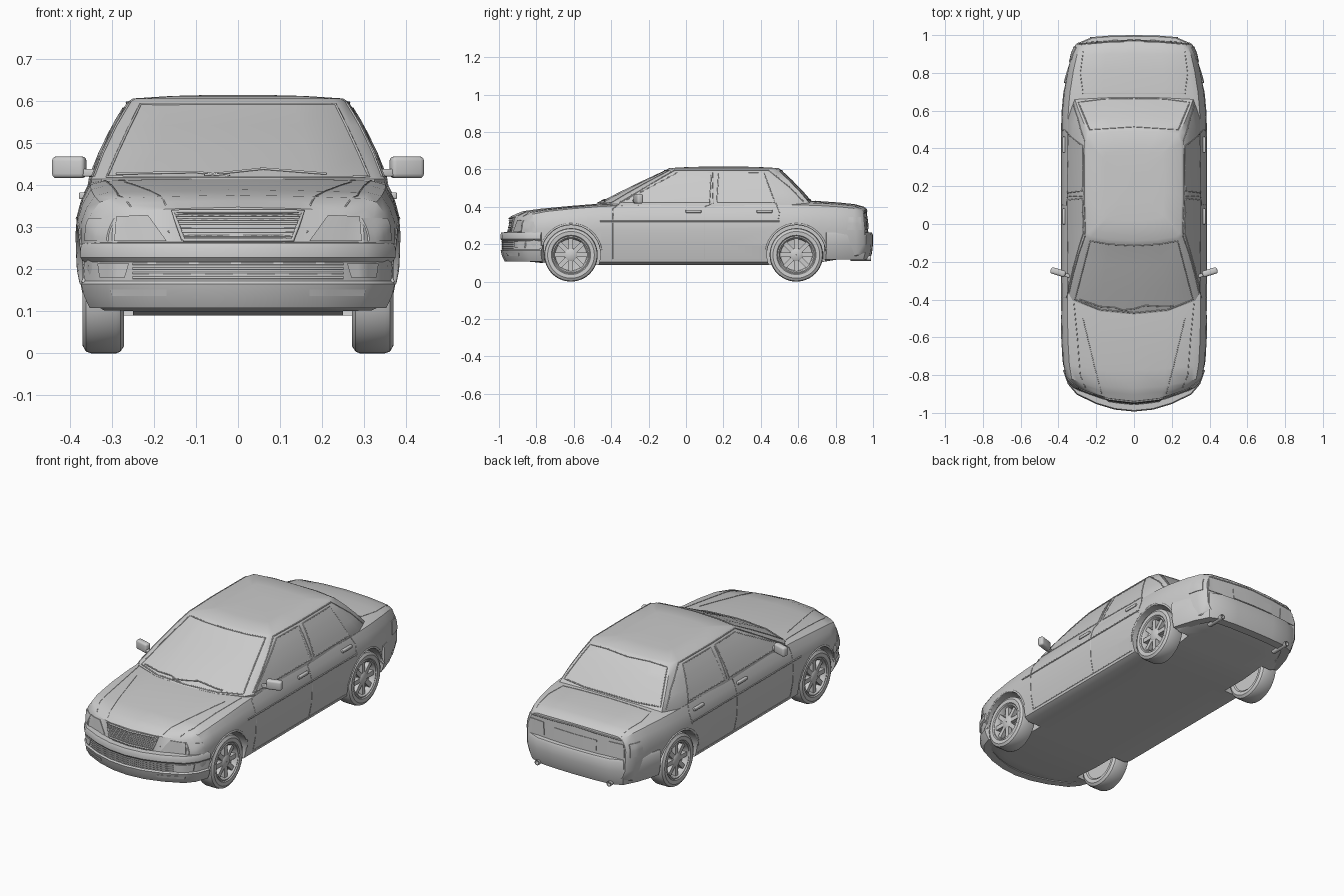
import bpy, bmesh, math
from mathutils import Vector, Matrix
from mathutils.bvhtree import BVHTree

if "Cube" in bpy.data.objects:
    bpy.data.objects.remove(bpy.data.objects["Cube"])


def finish(name, bm, angle=32):
    bmesh.ops.recalc_face_normals(bm, faces=bm.faces)
    me = bpy.data.meshes.new(name)
    bm.to_mesh(me)
    bm.free()
    ob = bpy.data.objects.new(name, me)
    bpy.context.collection.objects.link(ob)
    activate(ob)
    bpy.ops.object.shade_smooth_by_angle(angle=math.radians(angle))
    return ob


def activate(ob):
    bpy.ops.object.select_all(action='DESELECT')
    ob.select_set(True)
    bpy.context.view_layer.objects.active = ob


def loft(name, rings, cap=None, wrap=False):
    """Skin closed rings; cap = 'column' / 'row' (mirrored rings), 'ngon' or None."""
    bm = bmesh.new()
    vs = [[bm.verts.new(p) for p in r] for r in rings]
    n = len(rings[0])
    pairs = list(zip(vs, vs[1:])) + ([(vs[-1], vs[0])] if wrap else [])
    for a, b in pairs:
        for i in range(n):
            j = (i + 1) % n
            bm.faces.new((a[i], a[j], b[j], b[i]))
    m = n // 2
    for r in (vs[0], vs[-1]):
        if cap == 'ngon':
            bm.faces.new(r)
        elif cap == 'column':
            for i in range(m // 2):
                q = (i, i + 1, m - i - 1, m - i)
                bm.faces.new([r[k] for k in q])
                bm.faces.new([r[(n - k) % n] for k in q])
        elif cap == 'row' and r is vs[-1]:
            for i in range(m):
                q = dict.fromkeys((i, i + 1, n - i - 1, (n - i) % n))
                bm.faces.new([r[k] for k in q])
    return finish(name, bm)


def mirrored(half):
    return half + [(-p[0],) + tuple(p[1:]) for p in half[-2:0:-1]]


# Lower body: cross-sections (y, half width, bottom, shoulder, top, plan bend)
stations = [(-.965, .300, .13, .330, .345, .9), (-.935, .335, .115, .343, .361, .7),
            (-.87, .360, .11, .36, .374, .45), (-.775, .374, .10, .375, .387, .25),
            (-.615, .383, .09, .39, .402, .1), (-.45, .384, .09, .402, .415, 0),
            (-.2, .384, .09, .41, .42, 0), (.2, .384, .09, .41, .42, 0),
            (.45, .384, .09, .41, .425, 0), (.6, .380, .09, .41, .43, 0),
            (.7, .370, .10, .407, .428, 0), (.82, .350, .12, .40, .42, -.05),
            (.92, .330, .125, .392, .411, -.1), (.968, .312, .14, .378, .398, -.2),
            (.982, .300, .15, .368, .386, -.25)]
rings = []
for y, w, zb, zs, zt, k in stations:
    up = zs - .28
    sec = [(0, zb), (.45, zb), (.86, zb), (.94, zb + .015), (.99, .2), (1, .28),
           (.997, .28 + .35 * up), (.965, .28 + .7 * up), (.915, zs),
           (.83, zs * .35 + zt * .65), (.45, zt), (0, zt + .003)]
    rake = .3 if y < -.9 else (-.12 if y > .9 else 0)
    half = [(f * w, y + k * (f * w) ** 2 + rake * max(0, z - .26), z) for f, z in sec]
    rings.append(mirrored(half))
body = loft('body', rings, 'column')

# Wheel arches cut out of the body
WHEELS = (-.615, .59)
for wy in WHEELS:
    for s in (-1, 1):
        bm = bmesh.new()
        bmesh.ops.create_cone(bm, cap_ends=True, segments=48, radius1=.157, radius2=.157, depth=.26,
                              matrix=Matrix.Translation((s * .38, wy, .145)) @ Matrix.Rotation(math.pi / 2, 4, 'Y'))
        cutter = finish('arch_cutter', bm)
        cutter.hide_render = True
        mod = body.modifiers.new('arch', 'BOOLEAN')
        mod.operation, mod.solver, mod.object = 'DIFFERENCE', 'EXACT', cutter
        activate(body)
        bpy.ops.object.modifier_apply(modifier=mod.name)
        bpy.data.objects.remove(cutter)
activate(body)
bpy.ops.object.shade_smooth_by_angle(angle=math.radians(32))

# Cabin: belt outline lofted to the roof outline, then a gentle crown
belt = [(0, -.48), (.18, -.462), (.325, -.405), (.35, -.36), (.355, .15), (.348, .56), (.315, .665), (.16, .68), (0, .685)]
eave = [(0, -.105), (.13, -.098), (.235, -.08), (.257, -.06), (.264, .15), (.262, .44), (.245, .49), (.13, .505), (0, .508)]
rings = [mirrored([(x, y, .37) for x, y in belt])]
for t, bulge in ((0, 0), (.35, .006), (.7, .006), (1, 0)):
    rings.append(mirrored([(a[0] + (b[0] - a[0]) * t + bulge * min(1, a[0] * 4),
                            a[1] + (b[1] - a[1]) * t + (bulge if a[1] > .6 else -bulge * (a[1] < -.4)),
                            .415 + .183 * t) for a, b in zip(belt, eave)]))
for f, z in ((.95, .607), (.6, .613), (.3, .615)):
    rings.append(mirrored([(x * f, .2 + (y - .2) * f, z) for x, y in eave]))
cabin = loft('cabin', rings, 'row')


# Bumpers: a profile (outward offset, z) swept round the plan outline
def bumper(name, half, profile, flip):
    path = [(-x, y) for x, y in half[:0:-1]] + half
    if flip:
        path.reverse()
    rings = []
    for i, p in enumerate(path):
        a, b = Vector(path[max(i - 1, 0)]), Vector(path[min(i + 1, len(path) - 1)])
        t = (b - a).normalized()
        rings.append([(p[0] + t.y * d, p[1] - t.x * d, z) for d, z in profile])
    return loft(name, rings, 'ngon')


front_bumper = bumper('front_bumper',
                      [(0, -.987), (.1, -.977), (.2, -.947), (.3, -.898), (.345, -.845), (.37, -.775)],
                      [(-.03, .265), (0, .263), (.006, .25), (.006, .228), (-.003, .218), (-.003, .172),
                       (.004, .165), (-.004, .135), (-.018, .108), (-.06, .108)], False)
rear_bumper = bumper('rear_bumper',
                     [(0, .994), (.12, .992), (.22, .984), (.285, .957), (.328, .875), (.355, .79), (.366, .75)],
                     [(-.03, .265), (0, .262), (.006, .25), (.006, .2), (0, .15), (-.012, .118), (-.06, .118)], True)

# Ray projection onto the finished shell, used by all surface details
shell = bmesh.new()
for ob in (body, cabin, front_bumper, rear_bumper):
    shell.from_mesh(ob.data)
tree = BVHTree.FromBMesh(shell)
VIEWS = {'side': lambda u, v: ((2, u, v), (-1, 0, 0)), 'front': lambda u, v: ((u, -2, v), (0, 1, 0)),
         'back': lambda u, v: ((u, 2, v), (0, -1, 0)), 'top': lambda u, v: ((u, v, 2), (0, 0, -1))}


def project(view, u, v, lift=0):
    o, d = (Vector(c) for c in VIEWS[view](u, v))
    hit = tree.ray_cast(o, d)[0] or tree.find_nearest(o + d * 1.2)[0]
    return hit - d * lift


def stroke(name, view, pts, r=.002, lift=0, both=True):
    """Thin bead following the shell through 2D points."""
    path = []
    for a, b in zip(pts, pts[1:]):
        steps = max(2, int(math.dist(a, b) / .025))
        path += [project(view, a[0] + (b[0] - a[0]) * i / steps, a[1] + (b[1] - a[1]) * i / steps, lift)
                 for i in range(steps)]
    path.append(project(view, *pts[-1], lift))
    cu = bpy.data.curves.new(name, 'CURVE')
    cu.dimensions, cu.bevel_depth, cu.bevel_resolution = '3D', r, 1
    for s in ((1, -1) if both else (1,)):
        sp = cu.splines.new('POLY')
        sp.points.add(len(path) - 1)
        for p, q in zip(sp.points, path):
            p.co = (q.x * s, q.y, q.z, 1)
    ob = bpy.data.objects.new(name, cu)
    bpy.context.collection.objects.link(ob)
    activate(ob)
    bpy.ops.object.convert(target='MESH')


def patch(name, view, quad, lift=.004, n=6, both=True):
    """Raised panel filling a quad outline on the shell."""
    bm = bmesh.new()
    c = [Vector(q) for q in quad]
    for s in ((1, -1) if both else (1,)):
        layers = []
        for h in (-.004, lift):
            g = []
            for j in range(n + 1):
                for i in range(n + 1):
                    q = c[0].lerp(c[1], i / n).lerp(c[3].lerp(c[2], i / n), j / n)
                    p = project(view, q.x, q.y, h)
                    g.append(bm.verts.new((p.x * s, p.y, p.z)))
            layers.append(g)
        at = lambda i, j: j * (n + 1) + i
        for g in layers:
            for j in range(n):
                for i in range(n):
                    bm.faces.new([g[k] for k in (at(i, j), at(i + 1, j), at(i + 1, j + 1), at(i, j + 1))])
        rim = [at(i, 0) for i in range(n)] + [at(n, j) for j in range(n)] + \
              [at(n - i, n) for i in range(n)] + [at(0, n - j) for j in range(n)]
        for a, b in zip(rim, rim[1:] + rim[:1]):
            bm.faces.new((layers[0][a], layers[0][b], layers[1][b], layers[1][a]))
    return finish(name, bm)


# Side glass with frames
windows = {'front_window': [(-.345, .422), (.125, .422), (.135, .583), (-.045, .583)],
           'rear_window': [(.165, .422), (.475, .422), (.415, .583), (.175, .583)]}
for name, q in windows.items():
    patch(name, 'side', q, .002)
    stroke(name + '_frame', 'side', q + q[:1], .003)
# Windshield and rear glass edges, wipers
stroke('windshield_edge', 'top', [(0, -.47), (.18, -.453), (.312, -.4), (.232, -.09), (.13, -.108), (0, -.115)], .003)
stroke('rear_glass_edge', 'top', [(0, .665), (.16, .662), (.295, .645), (.235, .5), (0, .515)], .003)
stroke('roof_gutter', 'side', [(-.36, .42), (-.06, .597), (.44, .597), (.56, .5), (.63, .425)], .003)
stroke('left_wiper', 'front', [(-.29, .428), (-.1, .432), (-.02, .422)], .003, .006, False)
stroke('right_wiper', 'front', [(-.08, .425), (.06, .44), (.21, .428)], .003, .006, False)
# Panel seams and trim
stroke('side_trim', 'side', [(-.46, .322), (.5, .322)], .004)
stroke('front_door_seam', 'side', [(-.36, .415), (-.39, .39), (-.39, .12)])
stroke('middle_door_seam', 'side', [(.145, .583), (.145, .42), (.1, .4), (.1, .12)])
stroke('rear_door_seam', 'side', [(.48, .42), (.5, .37), (.49, .31)])
stroke('sill_seam', 'side', [(-.39, .12), (.42, .12)])
stroke('hood_seam', 'top', [(.318, -.42), (.30, -.6), (.285, -.8), (.255, -.87)])
stroke('hood_crease', 'top', [(.27, -.5), (.21, -.75), (.165, -.92)])
stroke('trunk_seam', 'top', [(0, .69), (.27, .69), (.285, .8), (.265, .945)])
stroke('trunk_lip', 'back', [(0, .378), (.28, .365)], .004)

# Front face: grille, lamps, intakes
grille = [(-.13, .27), (.13, .27), (.155, .338), (-.155, .338)]
patch('grille', 'front', grille, .003, 8, False)
stroke('grille_frame', 'front', grille + grille[:1], .005, .004, False)
for i in range(1, 7):
    w = .13 + .025 * i / 7
    stroke('grille_bar', 'front', [(-w, .27 + .068 * i / 7), (w, .27 + .068 * i / 7)], .0025, .005, False)
patch('headlamp', 'front', [(.17, .268), (.295, .268), (.29, .326), (.215, .33)])
patch('corner_lamp', 'side', [(-.872, .268), (-.80, .268), (-.815, .322), (-.868, .322)])
patch('fog_lamp', 'front', [(.27, .18), (.33, .18), (.335, .214), (.26, .214)], .006)
patch('lower_slot', 'front', [(.17, .137), (.30, .137), (.305, .152), (.17, .152)], .003)
for i in range(4):
    stroke('lower_grille_bar', 'front', [(-.25, .18 + .011 * i), (.25, .18 + .011 * i)], .003, .001, False)
# Tail lamps and rear plate area
patch('tail_lamp', 'back', [(.19, .275), (.292, .275), (.287, .345), (.2, .345)])
patch('tail_corner_lamp', 'side', [(.86, .275), (.94, .275), (.935, .345), (.87, .345)])
patch('rear_plate', 'back', [(-.13, .28), (.13, .28), (.13, .335), (-.13, .335)], .003, 4, False)


def boxes(name, mats, bevel=0):
    bm = bmesh.new()
    for m in mats:
        bmesh.ops.create_cube(bm, size=1, matrix=m)
    if bevel:
        bmesh.ops.bevel(bm, geom=bm.edges[:], offset=bevel, segments=3, affect='EDGES', profile=.5)
    return finish(name, bm)


def lathe(name, profile, center, axis='X', seg=48, wrap=True):
    """Revolve (along, radius) points about a line through center."""
    c, rings = Vector(center), []
    for a, r in profile:
        cs = [(r * math.cos(2 * math.pi * i / seg), r * math.sin(2 * math.pi * i / seg)) for i in range(seg)]
        rings.append([c + Vector((a, u, v) if axis == 'X' else (u, a, v)) for u, v in cs])
    return loft(name, rings, None, wrap)


def block(loc, size, rot=0):
    return Matrix.Translation(loc) @ Matrix.Rotation(rot, 4, 'Z') @ Matrix.Diagonal((*size, 1))


for s in (-1, 1):
    # Mirrors, handles and exhausts
    boxes('door_mirror', [block((s * .402, -.255, .443), (.082, .034, .052), s * .3)], .011)
    boxes('mirror_arm', [block((s * .36, -.27, .43), (.05, .02, .018), s * .3)], .004)
    boxes('door_handle', [block((s * .371, y, .375), (.016, .085, .016)) for y in (.04, .42)], .004)
    lathe('exhaust', [(.88, .014), (.99, .014), (.99, .011), (.88, .011)], (s * .22, 0, .125), 'Y', 20)
    for wy in WHEELS:
        # Wheels: tyre, dished rim, spokes and hub
        c = (0, wy, .143)
        lathe('tyre', [(s * x, r) for x, r in ((.285, .095), (.274, .105), (.271, .125), (.28, .139), (.29, .143),
              (.35, .143), (.362, .139), (.37, .125), (.368, .105), (.36, .098))], c)
        lathe('rim', [(s * x, r) for x, r in ((.28, .001), (.28, .098), (.363, .1), (.365, .094), (.358, .088),
              (.335, .084), (.328, .03), (.328, .001))], c, wrap=False)
        lathe('hub', [(s * x, r) for x, r in ((.325, .036), (.356, .034), (.361, .026), (.362, .001))], c, wrap=False)
        boxes('spokes', [Matrix.Translation((s * .346, wy, .143)) @ Matrix.Rotation(k * math.tau / 8, 4, 'X') @
                         Matrix.Translation((0, 0, .058)) @ Matrix.Diagonal((.022, .024, .064, 1)) for k in range(8)])
# Wheel-arch lips
for wy in WHEELS:
    arc = [(wy + .163 * math.cos(a), .145 + .163 * math.sin(a))
           for a in (math.radians(8 + 164 * i / 16) for i in range(17))]
    stroke('arch_lip', 'side', arc, .006, -.002)
